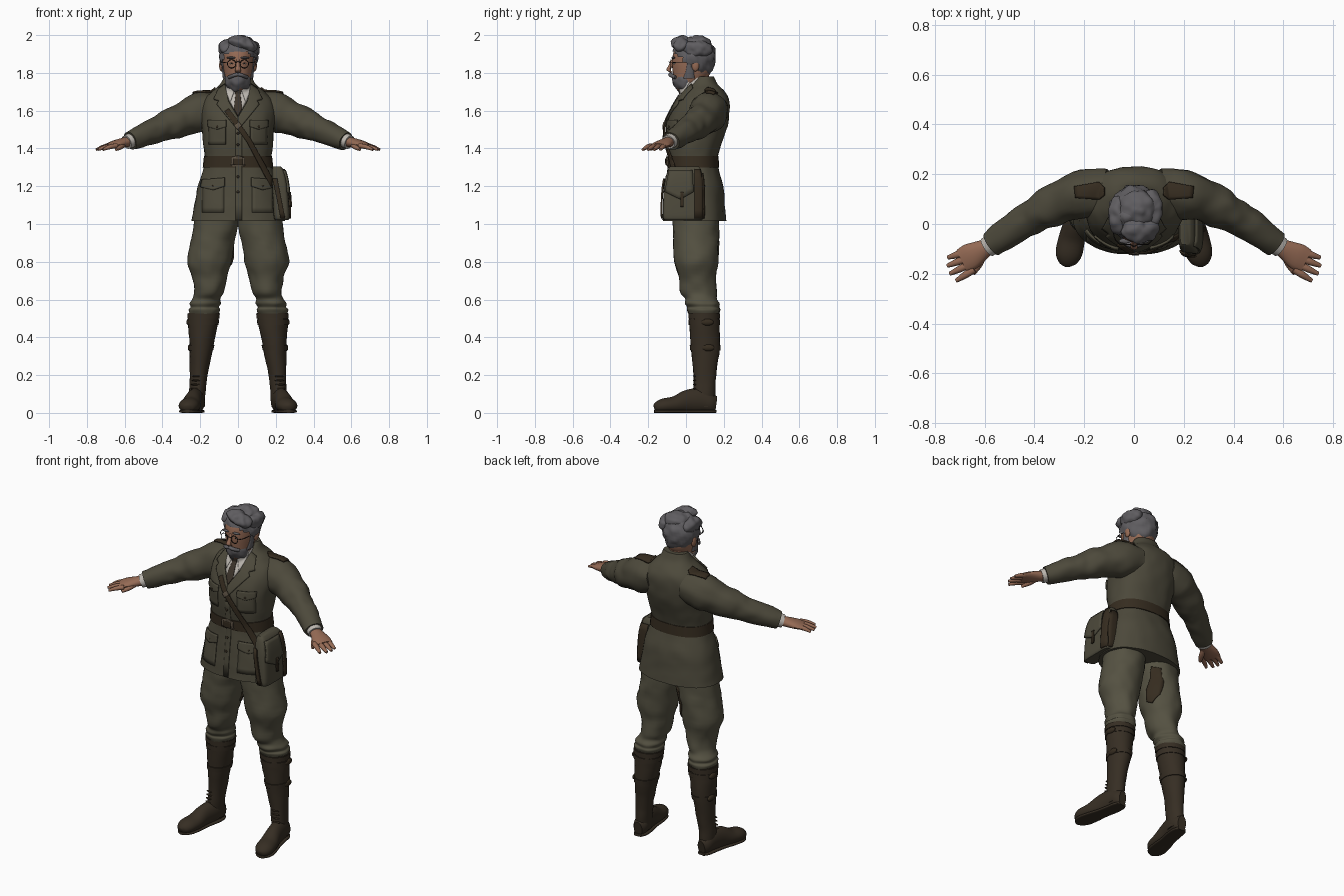
import bpy, bmesh, math
from mathutils import Vector, Matrix, noise
from mathutils.bvhtree import BVHTree

if "Cube" in bpy.data.objects:
    bpy.data.objects.remove(bpy.data.objects["Cube"])

def material(name, *rgb):
    m = bpy.data.materials.new(name)
    m.use_nodes = True
    m.diffuse_color = (*rgb, 1)
    m.node_tree.nodes["Principled BSDF"].inputs["Base Color"].default_value = (*rgb, 1)
    return m

JACKET = material("jacket olive", .074, .067, .044)
TROUSER = material("trouser olive", .09, .083, .054)
LEATHER = material("dark leather", .036, .025, .014)
BOOT = material("boot leather", .037, .027, .017)
SKIN = material("skin", .3, .145, .09)
HAIR = material("grey hair", .115, .11, .118)
SHIRT = material("shirt white", .5, .47, .43)
TIE = material("tie brown", .045, .034, .024)
METAL = material("dull brass", .11, .085, .058)
BLACK = material("eye black", .014, .011, .01)

def finish(name, bm, mat, angle=45):
    bmesh.ops.recalc_face_normals(bm, faces=bm.faces)
    mesh = bpy.data.meshes.new(name)
    bm.to_mesh(mesh)
    bm.free()
    mesh.materials.append(mat)
    mesh.shade_smooth()
    mesh.set_sharp_from_angle(angle=math.radians(angle))
    obj = bpy.data.objects.new(name, mesh)
    bpy.context.collection.objects.link(obj)
    return obj

def smooth(rows, steps=4):
    """Catmull-Rom resampling of section rows."""
    out, last = [], len(rows) - 1
    for i in range(last):
        a, b, c, d = (Vector(rows[min(max(j, 0), last)]) for j in range(i - 1, i + 3))
        for t in (k / steps for k in range(steps)):
            out.append(b + (c - a) * (t / 2) + (a * 2 - b * 5 + c * 4 - d) * (t * t / 2) + (b * 3 - a - c * 3 + d) * (t ** 3 / 2))
    return out + [Vector(rows[last])]

def loft(name, rows, mat, upright=True, sides=28, power=2, steps=4, fold=0):
    """Skin elliptical sections (x, y, z, radius, radius) along a path."""
    rows = smooth(rows, steps)
    bm, rings = bmesh.new(), []
    for i, r in enumerate(rows):
        u, v, ring = Vector((1, 0, 0)), Vector((0, 1, 0)), []
        if not upright:
            t = Vector(rows[min(i + 1, len(rows) - 1)][:3]) - Vector(rows[max(i - 1, 0)][:3])
            u = t.cross(Vector((0, 0, 1))).normalized()
            v = u.cross(t).normalized()
        for w in (math.tau * k / sides for k in range(sides)):
            p, q = (math.copysign(abs(f) ** (2 / power), f) for f in (math.cos(w), math.sin(w)))
            out = u * p * r[3] + v * q * r[4]
            co = Vector(r[:3]) + out
            co += out.normalized() * noise.noise(co * 18) * fold
            co.z = max(co.z, 0)
            ring.append(bm.verts.new(co))
        rings.append(ring)
    for a, b in zip(rings, rings[1:]):
        for k in range(sides):
            n = (k + 1) % sides
            bm.faces.new((a[k], a[n], b[n], b[k]))
    bm.faces.new(rings[0])
    bm.faces.new(rings[-1])
    return finish(name, bm, mat)

def band(name, rows, low, high, grow, mat, power=2):
    """Strip wrapped around an upright loft between two heights."""
    picks = [min(smooth(rows, 8), key=lambda r: abs(r.z - h)) for h in (low, high)]
    out = [(r[0], r[1], h, r[3] + grow, r[4] + grow) for r, h in zip(picks, (low, high))]
    return loft(name, out, mat, power=power, steps=2)

def ball(name, place, size, mat, keep=lambda c: True, wave=0, turn=0):
    bm = bmesh.new()
    spin = Matrix.Rotation(turn, 3, 'Y').to_quaternion()
    bmesh.ops.create_uvsphere(bm, u_segments=36, v_segments=24, radius=1,
                              matrix=Matrix.LocRotScale(Vector(place), spin, Vector(size)))
    for v in bm.verts:
        v.co += (v.co - Vector(place)).normalized() * noise.noise(v.co * 30) * wave
    bmesh.ops.delete(bm, geom=[f for f in bm.faces if not keep(f.calc_center_median())], context='FACES')
    return finish(name, bm, mat, 80)

def surface(*objs):
    verts, polys = [], []
    for o in objs:
        n = len(verts)
        verts += [v.co.copy() for v in o.data.vertices]
        polys += [[n + i for i in p.vertices] for p in o.data.polygons]
    return BVHTree.FromPolygons(verts, polys)

# Directions from which plates are projected
front = lambda u, v: (Vector((u, -1, v)), Vector((0, 1, 0)))
behind = lambda u, v: (Vector((u, 1, v)), Vector((0, -1, 0)))
above = lambda u, v: (Vector((u, v, 3)), Vector((0, 0, -1)))
left_side = lambda u, v: (Vector((1, u, v)), Vector((-1, 0, 0)))
between_legs = lambda u, v: (Vector((.1, u, v)), Vector((-1, 0, 0)))

def decal(name, outline, mat, target, aim=front, lift=.004):
    """Thin plate: a flat outline projected on to a surface."""
    bm = bmesh.new()
    bm.faces.new([bm.verts.new((u, v, 0)) for u, v in outline])
    bmesh.ops.triangulate(bm, faces=bm.faces)
    bmesh.ops.subdivide_edges(bm, edges=bm.edges, cuts=5, use_grid_fill=True)
    for v in bm.verts:
        origin, way = aim(v.co.x, v.co.y)
        v.co = (target.ray_cast(origin, way)[0] or target.find_nearest(origin)[0]) - way * lift
    mod = finish(name, bm, mat).modifiers.new("thickness", 'SOLIDIFY')
    mod.thickness, mod.offset = min(2 * lift, .009), 0

def box(x0, x1, y0, y1):
    return [(x0, y0), (x1, y0), (x1, y1), (x0, y1)]

def mir(rows, s):
    return [(r[0] * s, *r[1:]) for r in rows]

# Jacket body, sleeves and shirt collar
body = [(0, .045, 1.015, .248, .168), (0, .045, 1.1, .232, .16), (0, .047, 1.2, .212, .15), (0, .04, 1.29, .184, .132),
        (0, .036, 1.34, .174, .128), (0, .042, 1.42, .184, .145), (0, .058, 1.52, .192, .162), (0, .077, 1.6, .198, .153),
        (0, .092, 1.66, .18, .135), (0, .096, 1.7, .14, .11), (0, .093, 1.74, .094, .074), (0, .1, 1.782, .07, .047)]
jacket = loft("jacket", body, JACKET, sides=56, power=2.3, fold=.004)
sleeve = [(.1, .127, 1.61, .095, .09), (.2, .118, 1.59, .1, .106), (.28, .095, 1.56, .085, .09), (.34, .067, 1.537, .083, .085),
          (.38, .045, 1.52, .074, .077), (.42, .022, 1.503, .067, .069), (.48, -.015, 1.48, .064, .063), (.571, -.08, 1.44, .052, .05)]
sleeves = [loft("sleeve", mir(sleeve, s), JACKET, False, 36, fold=.007) for s in (1, -1)]
collar = loft("shirt_collar", [(0, .045, 1.66, .06, .062), (0, .044, 1.72, .069, .074), (0, .058, 1.775, .064, .066)], SHIRT)
cloth, shirt = surface(jacket, *sleeves), surface(jacket, collar)

# Belt, buckle, shirt front and tie
belt = surface(band("belt", body, 1.3, 1.36, .005, LEATHER, 2.3))
decal("buckle", box(-.038, .038, 1.298, 1.362), METAL, belt)
decal("buckle_centre", box(-.024, .024, 1.312, 1.348), LEATHER, belt, lift=.008)
decal("shirt_front", [(-.062, 1.745), (.062, 1.745), (.05, 1.66), (0, 1.57), (-.05, 1.66)], SHIRT, shirt, lift=.003)
decal("tie", [(-.018, 1.71), (.018, 1.71), (.013, 1.68), (.022, 1.61), (0, 1.57), (-.022, 1.61), (-.013, 1.68)],
      TIE, shirt, lift=.007)

# Lapels, pockets, shoulder straps and buttons
for s in (1, -1):
    def plate(name, pts, mat=JACKET, aim=front, lift=.002, target=cloth):
        decal(name, mir(pts, s), mat, target, aim, lift)
    plate("shirt_wing", [(.014, 1.72), (.062, 1.76), (.062, 1.69), (.04, 1.645)], SHIRT, lift=.006, target=shirt)
    plate("lapel", [(.068, 1.74), (.1, 1.72), (.128, 1.66), (.1, 1.652), (.112, 1.632), (.02, 1.52), (0, 1.52),
                    (0, 1.565), (.05, 1.65)], lift=.007)
    plate("chest_pocket", box(.065, .155, 1.42, 1.54))
    plate("chest_flap", [(.062, 1.55), (.158, 1.55), (.158, 1.515), (.11, 1.5), (.062, 1.515)], lift=.005)
    plate("hip_pocket", box(.075, .19, 1.06, 1.23))
    plate("hip_flap", [(.07, 1.245), (.19, 1.235), (.198, 1.195), (.13, 1.18), (.07, 1.2)], lift=.006)
    plate("shoulder_strap", [(.12, .115), (.14, .098), (.235, .105), (.24, .15), (.14, .168), (.12, .148)], LEATHER, above, .006)
for x, z in ((.11, 1.515), (-.11, 1.515), (.13, 1.2), (-.13, 1.2), (0, 1.48), (0, 1.42), (0, 1.25), (0, 1.17)):
    ball("button", (x, cloth.ray_cast(*front(x, z))[0].y - .007, z), (.007, .005, .007), LEATHER)
decal("front_edge", box(-.012, .02, 1.02, 1.52), JACKET, cloth, lift=.002)

# Satchel with flap, dark rear gusset and cross strap
bag = surface(loft("satchel", [(.232, -.015, 1.022, .036, .1), (.231, -.015, 1.05, .043, .108), (.222, -.012, 1.2, .041, .104),
                               (.212, -.008, 1.28, .033, .09), (.205, -.008, 1.305, .02, .075)], JACKET, power=5))
decal("satchel_flap", [(-.09, 1.285), (.035, 1.285), (.04, 1.17), (-.03, 1.13), (-.112, 1.17)], JACKET, bag, left_side, .006)
decal("satchel_tab", box(-.03, -.012, 1.09, 1.17), LEATHER, bag, left_side, .01)
decal("satchel_edge", box(.045, .088, 1.03, 1.29), LEATHER, bag, left_side)
decal("satchel_gusset", box(.195, .262, 1.03, 1.27), LEATHER, bag, behind)
decal("bag_strap", [(.185, 1.24), (.208, 1.24), (.25, 1.03), (.225, 1.03)], LEATHER, bag, lift=.008)
decal("cross_strap", [(-.07, 1.595), (-.048, 1.61), (.068, 1.45), (.202, 1.2), (.178, 1.19), (.046, 1.435)],
      LEATHER, cloth, lift=.011)
decal("strap_buckle", [(-.02, 1.52), (.005, 1.54), (.02, 1.52), (-.005, 1.5)], METAL, cloth, lift=.015)

# Breeches, boots and hands
breech = [(.115, .05, 1.12, .11, .12), (.117, .052, 1, .118, .122), (.135, .053, .9, .115, .12), (.152, .055, .8, .117, .115),
          (.15, .06, .72, .092, .1), (.153, .066, .64, .077, .095), (.168, .08, .605, .072, .084), (.174, .088, .58, .083, .091),
          (.177, .092, .56, .074, .084), (.18, .094, .545, .083, .088), (.182, .095, .51, .07, .074)]
shaft = [(.182, .096, .53, .082, .08), (.184, .097, .48, .079, .079), (.194, .102, .35, .062, .077),
         (.208, .1, .2, .047, .06), (.215, .097, .1, .043, .058), (.217, .1, .03, .041, .054)]
foot = [(.214, .158, .045, .026, .044), (.217, .13, .05, .041, .05), (.222, .08, .065, .045, .065), (.236, .01, .06, .045, .062),
        (.25, -.06, .043, .053, .045), (.262, -.12, .037, .053, .039), (.267, -.155, .028, .036, .028), (.268, -.168, .024, .014, .016)]
palm = [(.575, -.085, 1.437, .03, .028), (.61, -.104, 1.43, .04, .026), (.655, -.13, 1.42, .053, .021), (.69, -.148, 1.412, .049, .014)]
tips = [(.748, -.135), (.75, -.168), (.74, -.2), (.714, -.228)]
for s in (1, -1):
    leg = loft("breeches_leg", mir(breech, s), TROUSER, sides=36, fold=.007)
    if s < 0:
        decal("thigh_patch", [(.125, .985), (.16, .975), (.162, .9), (.145, .82), (.1, .775), (.07, .79), (.08, .86), (.11, .92)],
              LEATHER, surface(leg), between_legs)
    loft("boot_shaft", mir(shaft, s), BOOT, fold=.004)
    loft("boot_foot", mir(foot, s), BOOT, False)
    loft("boot_sole", [(r[0] * s, r[1], .008, r[3] - .002, .008) for r in foot], BOOT, False, power=4)
    band("boot_cuff", mir(shaft, s), .5, .527, .004, BOOT)
    for z in (.48, .345):
        row = min(smooth(shaft), key=lambda r: abs(r.z - z))
        band("boot_strap", mir(shaft, s), z - .014, z + .014, .004, BOOT)
        ball("boot_buckle", (s * (row[0] + row[3] - .003), row[1] + .015, z), (.013, .034, .018), LEATHER)
    for i in range(4):
        ball("boot_lace", (s * (.226 - .003 * i), .046, .128 + .022 * i), (.026, .009, .005), LEATHER)
    loft("shirt_cuff", mir([(.55, -.066, 1.45, .044, .042), (.59, -.094, 1.433, .041, .037)], s), SHIRT, False)
    loft("palm", mir(palm, s), SKIN, False, sides=16)
    for i, (x, y) in enumerate(tips):
        base = (.678 - .012 * i, -.113 - .023 * i, 1.415, .015, .013)
        middle = ((base[0] + x) / 2, (base[1] + y) / 2, 1.408, .014, .012)
        loft("finger", mir([base, middle, (x, y, 1.394, .008, .007)], s), SKIN, False, sides=10)
    loft("thumb", mir([(.605, -.115, 1.425, .017, .015), (.622, -.16, 1.408, .015, .014), (.645, -.2, 1.395, .008, .008)], s),
         SKIN, False, sides=10)

# Head, neck and nose
loft("head", [(0, -.005, 1.71, .035, .04), (0, .01, 1.74, .06, .072), (0, .03, 1.8, .076, .1), (0, .032, 1.86, .082, .106),
              (0, .033, 1.92, .079, .094), (0, .04, 1.96, .05, .06), (0, .04, 1.97, .02, .03)], SKIN)
loft("neck", [(0, .07, 1.7, .056, .056), (0, .06, 1.82, .058, .06)], SKIN)
loft("nose", [(0, -.066, 1.872, .009, .01), (0, -.08, 1.84, .011, .012), (0, -.092, 1.816, .015, .012),
              (0, -.078, 1.803, .014, .008)], SKIN, sides=14)

# Hair with swept lobes, and beard
ball("hair", (.003, .042, 1.885), (.1, .117, .107), HAIR, lambda c: c.z > max(1.785, 1.91 - .9 * (c.y + .06)), .014)
ball("hair_quiff", (.025, -.022, 1.955), (.078, .054, .036), HAIR, wave=.012, turn=.3)
ball("hair_left_sweep", (.068, .06, 1.925), (.047, .08, .05), HAIR, wave=.01, turn=.3)
ball("hair_right_sweep", (-.062, .035, 1.93), (.04, .078, .045), HAIR, wave=.01)
ball("hair_crown", (.015, .06, 1.955), (.075, .075, .042), HAIR, wave=.01)
ball("beard", (0, -.002, 1.762), (.067, .07, .066), HAIR, lambda c: c.z < 1.778 + 1.2 * max(0, c.y + .03), .01)

# Face details and spectacles, both sides
for s in (1, -1):
    loft("moustache", mir([(0, -.082, 1.793, .011, .01), (.022, -.079, 1.787, .013, .01), (.05, -.056, 1.776, .007, .01)], s),
         HAIR, False, sides=12)
    loft("sideburn", [(.068 * s, .015, 1.77, .012, .03), (.078 * s, .022, 1.82, .007, .02), (.082 * s, .025, 1.875, .006, .018)],
         HAIR, sides=12)
    ball("ear", (.088 * s, .05, 1.84), (.012, .02, .032), SKIN)
    ball("eye_white", (.033 * s, -.062, 1.85), (.01, .009, .003), SHIRT)
    ball("pupil", (.033 * s, -.069, 1.85), (.005, .003, .004), BLACK)
    ball("eyebrow", (.036 * s, -.068, 1.88), (.024, .01, .006), HAIR)
    bpy.ops.mesh.primitive_torus_add(location=(.034 * s, -.083, 1.848), rotation=(math.pi / 2, 0, 0), major_radius=.022,
                                     minor_radius=.002, major_segments=28, minor_segments=8)
    rim = bpy.context.object
    rim.name = "spectacle_rim"
    rim.data.materials.append(BLACK)
    rim.data.shade_smooth()
    loft("spectacle_arm", mir([(.056, -.082, 1.853, .002, .002), (.08, -.05, 1.856, .002, .002), (.09, .045, 1.858, .002, .002)], s),
         BLACK, False, sides=8)
loft("spectacle_bridge", mir([(-.012, -.084, 1.854, .002, .002), (0, -.09, 1.86, .002, .002), (.012, -.084, 1.854, .002, .002)], 1),
     BLACK, False, sides=8)
